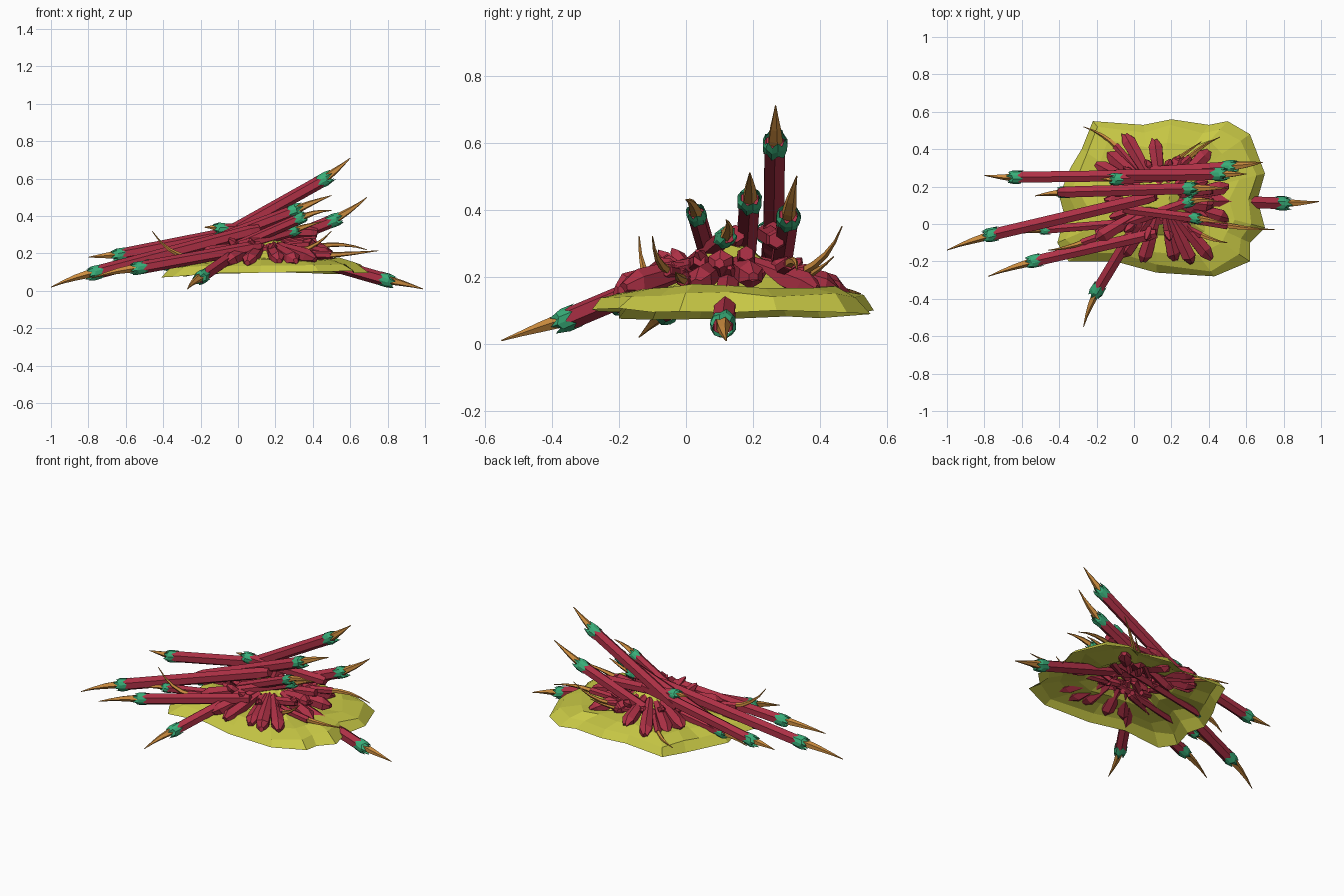
import bpy, bmesh, math, random
from mathutils import Vector

if "Cube" in bpy.data.objects:
    bpy.data.objects.remove(bpy.data.objects["Cube"])

random.seed(4)


def material(name, col):
    m = bpy.data.materials.new(name)
    m.diffuse_color = (*col, 1)
    m.use_nodes = True
    m.node_tree.nodes["Principled BSDF"].inputs["Base Color"].default_value = m.diffuse_color
    return m


RED = material("red", (0.42, 0.03, 0.06))
GREEN = material("green", (0.04, 0.42, 0.19))
ORANGE = material("orange", (0.62, 0.27, 0.05))
YELLOW = material("yellow", (0.58, 0.58, 0.06))


def finish(bm, name, mat, normals=True):
    if normals:
        bmesh.ops.recalc_face_normals(bm, faces=bm.faces)
    me = bpy.data.meshes.new(name)
    bm.to_mesh(me)
    bm.free()
    me.materials.append(mat)
    ob = bpy.data.objects.new(name, me)
    bpy.context.collection.objects.link(ob)
    return ob


def frame(d):
    d = d.normalized()
    up = Vector((0, 0, 1)) if abs(d.z) < 0.95 else Vector((1, 0, 0))
    u = d.cross(up).normalized()
    return u, u.cross(d).normalized()


def skin(bm, loops, close=True):
    n = len(loops[0])
    for a, b in zip(loops, loops[1:]):
        for i in range(n):
            j = (i + 1) % n
            bm.faces.new((a[i], a[j], b[j], b[i]))
    if close:
        bm.faces.new(loops[0][::-1])
        bm.faces.new(loops[-1])


def tube(name, pts, radii, sides, mat, jitter=0.0):
    """Faceted tube through points, with optional uneven rings."""
    bm = bmesh.new()
    u, v = frame(pts[-1] - pts[0])
    axis = (pts[-1] - pts[0]).normalized()
    loops = []
    for p, r in zip(pts, radii):
        ring = []
        for i in range(sides):
            a = math.tau * (i + 0.5) / sides
            q = p + (u * math.cos(a) + v * math.sin(a)) * r
            ring.append(bm.verts.new(q + axis * random.uniform(-jitter, jitter)))
        loops.append(ring)
    skin(bm, loops)
    return finish(bm, name, mat)


def claw(name, start, axis, tip, r):
    """Curved tapering tip, bending from the crystal axis to its point."""
    start = start - axis * r
    ctrl = start + axis * (tip - start).length * 0.5
    ctrl.z += 0.012
    pts, radii = [], []
    for t in (0, 0.25, 0.5, 0.75, 1):
        pts.append(start * (1 - t) ** 2 + ctrl * 2 * t * (1 - t) + tip * t * t)
        radii.append(max(r * 0.72 * (1 - t ** 1.5), 0.002))
    tube(name, pts, radii, 5, ORANGE)


def collar(name, end, axis, r):
    """Jagged sleeve around the end of a crystal."""
    bm = bmesh.new()
    u, v = frame(axis)
    loops = []
    for off, rad, jag in ((-1.1, 1.06, 0.55), (0.1, 1.1, 0.2), (0.75, 0.85, 0.6)):
        ring = []
        for i in range(12):
            a = math.tau * (i + 0.5) / 12
            s = off + jag * (-1) ** i * random.uniform(0.3, 1)
            rr = rad * random.uniform(0.94, 1.03)
            ring.append(bm.verts.new(end + axis * s * r + (u * math.cos(a) + v * math.sin(a)) * rr * r))
        loops.append(ring)
    skin(bm, loops, False)
    finish(bm, name, GREEN)


def crystal(base, end, tip, r, ring=True):
    base, end, tip = Vector(base), Vector(end), Vector(tip)
    d = (end - base).normalized()
    pts = [base, base.lerp(end, 0.06), base.lerp(end, 0.97), end]
    tube("crystal_shaft", pts, [r * 0.75, r, r, r * 0.85], 6, RED, r * 0.2)
    if ring:
        collar("crystal_collar", end, d, r)
    claw("crystal_claw", end, d, tip, r)


# Rocky base: open faceted dome following an uneven outline
outline = [(.70, -.02), (.66, .13), (.70, .27), (.62, .48), (.50, .55), (.40, .53), (.20, .56),
           (.05, .53), (-.22, .55), (-.28, .40), (-.34, .30), (-.40, .15), (-.37, .04), (-.41, -.10),
           (-.35, -.20), (-.10, -.20), (.12, -.26), (.43, -.28), (.62, -.20), (.62, -.10)]
bm = bmesh.new()
loops = []
for s, z in ((1, 0.088), (0.9, 0.135), (0.74, 0.16), (0.5, 0.17), (0.3, 0.22), (0.12, 0.29)):
    ring = []
    for x, y in outline:
        k = s * (random.uniform(0.94, 1.04) if s < 1 else 1)
        h = z + (0.02 * x if s > 0.6 else 0) + random.uniform(-0.01, 0.01)
        ring.append(bm.verts.new((0.12 + (x - 0.12) * k, 0.13 + (y - 0.13) * k, h)))
    loops.append(ring)
skin(bm, loops, False)
bm.faces.new(loops[-1])
finish(bm, "rock_base", YELLOW)

# Long crystals: shaft base, shaft end, claw point, radius
long_crystals = [
    ((-.12, .26, .27), (.47, .265, .60), (.60, .267, .71), .035),
    ((-.05, .27, .15), (.52, .305, .38), (.69, .33, .50), .034),
    ((-.40, .17, .16), (.31, .19, .43), (.50, .19, .51), .034),
    ((-.05, .08, .22), (.34, .03, .39), (.50, .00, .43), .028),
    ((.02, .14, .28), (.80, .11, .055), (.99, .12, .01), .036),
    ((.12, .15, .33), (-.77, -.06, .095), (-1, -.14, .02), .036),
    ((.12, -.05, .24), (-.54, -.20, .12), (-.78, -.28, .07), .034),
    ((.03, .02, .23), (-.20, -.36, .07), (-.27, -.55, .01), .034),
    ((.12, .26, .34), (-.64, .25, .19), (-.80, .26, .18), .034),
    ((.42, .18, .27), (-.38, .17, .14), (-.53, .15, .09), .030),
    ((.38, .04, .25), (-.48, -.03, .14), (-.62, -.05, .11), .026),
    ((-.20, -.05, .18), (.30, .12, .32), (.45, .12, .37), .028),
    ((.42, .27, .31), (-.10, .24, .33), (-.18, .24, .34), .032),
]
for c in long_crystals:
    crystal(*c)

# Slim crystals with bare claws
for c in [
    ((.15, .05, .20), (.50, -.01, .19), (.75, -.03, .215), .022),
    ((.10, .25, .20), (.45, .31, .24), (.69, .33, .22), .022),
    ((.15, .22, .18), (.30, .36, .22), (.46, .465, .35), .020),
    ((.05, .02, .18), (-.28, -.10, .18), (-.46, -.14, .32), .022),
    ((.05, .25, .19), (-.10, .42, .16), (-.27, .52, .15), .022),
    ((.20, .02, .20), (.36, -.06, .22), (.50, -.10, .32), .020),
    ((.10, .25, .18), (.25, .36, .20), (.36, .44, .26), .016),
]:
    crystal(*c, ring=False)

# Stubby blunt crystals radiating from the middle, low on the base
for x, y, z in [(-.14, .38, .15), (-.05, .48, .15), (.11, .45, .16), (.25, .36, .18), (.40, .39, .16),
                (.22, -.19, .16), (.31, -.21, .16), (.41, -.18, .17), (.05, -.20, .15), (-.06, -.17, .15),
                (.50, .03, .18), (.50, .20, .20), (-.20, .32, .18), (.42, .10, .24), (-.2, -.08, .19)]:
    end = Vector((x, y, z))
    start = Vector((0.15 + (x - 0.15) * 0.25, 0.13 + (y - 0.13) * 0.25, 0.24))
    pts = [start, start.lerp(end, 0.55), start.lerp(end, 0.85), end]
    tube("stub_crystal", pts, [.022, .038, .042, .015], 6, RED, .012)

# Small upright fragments packed round the centre
for i in range(14):
    a = math.tau * i / 14
    b = Vector((0.13 + 0.13 * math.cos(a), 0.13 + 0.11 * math.sin(a), 0.18))
    e = b + Vector((0.16 * math.cos(a), 0.11 * math.sin(a), random.uniform(0.03, 0.10)))
    tube("small_fragment", [b, b.lerp(e, 0.8), e], [.016, .024, .008], 5, RED, .006)
